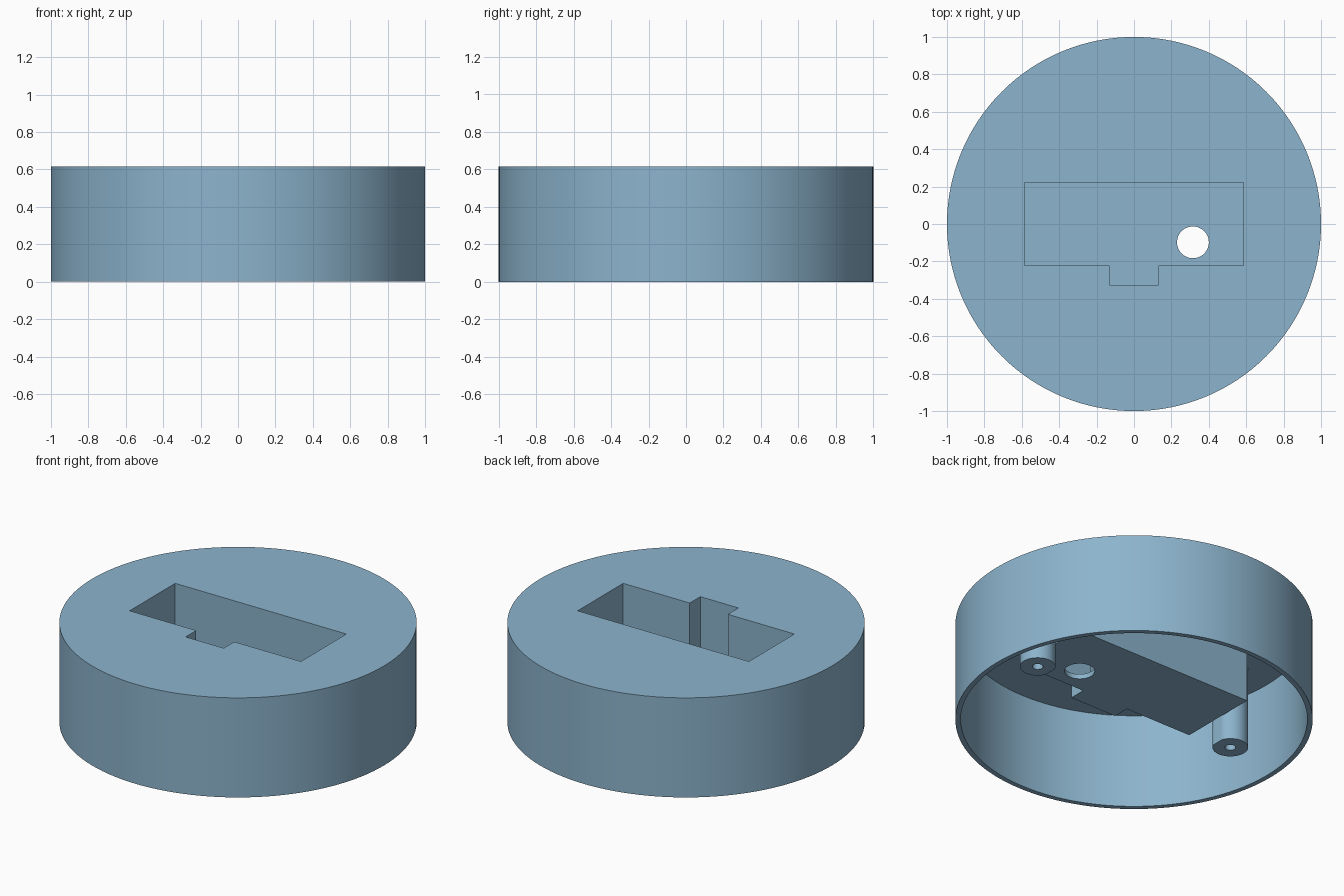
import bpy, bmesh, math

if "Cube" in bpy.data.objects:
    bpy.data.objects.remove(bpy.data.objects["Cube"])

H, WALL = 0.615, 0.03          # overall height, wall thickness
FLOOR = 0.24                   # underside of the recessed tray

blue = bpy.data.materials.new("soft blue")
blue.diffuse_color = (0.263, 0.456, 0.610, 1)
blue.use_nodes = True
blue.node_tree.nodes["Principled BSDF"].inputs["Base Color"].default_value = blue.diffuse_color


def prism(name, outline, z0, z1):
    """Extrude a closed 2D outline from z0 to z1."""
    bm = bmesh.new()
    face = bm.faces.new([bm.verts.new((x, y, z0)) for x, y in outline])
    ext = bmesh.ops.extrude_face_region(bm, geom=[face])["geom"]
    for v in ext:
        if isinstance(v, bmesh.types.BMVert):
            v.co.z = z1
    bmesh.ops.recalc_face_normals(bm, faces=bm.faces)
    mesh = bpy.data.meshes.new(name)
    bm.to_mesh(mesh)
    bm.free()
    mesh.materials.append(blue)
    obj = bpy.data.objects.new(name, mesh)
    bpy.context.collection.objects.link(obj)
    return obj


def circle(cx, cy, r, n):
    return [(cx + r * math.cos(2 * math.pi * i / n),
             cy + r * math.sin(2 * math.pi * i / n)) for i in range(n)]


def tray_outline(o):
    """Rectangle with a notch on the front side, grown outward by o."""
    x, y, nx, ny = 0.585 + o, 0.222 + o, 0.13 + o, 0.325 + o
    return [(-x, y), (-x, -y), (-nx, -y), (-nx, -ny),
            (nx, -ny), (nx, -y), (x, -y), (x, y)]


def combine(target, tool, operation):
    tool.hide_render = True
    mod = target.modifiers.new(operation, 'BOOLEAN')
    mod.operation, mod.solver, mod.object = operation, 'EXACT', tool
    bpy.context.view_layer.objects.active = target
    bpy.ops.object.modifier_apply(modifier=mod.name)
    bpy.data.objects.remove(tool)


# Round cap: open below, closed on top
body = prism("round_housing", circle(0, 0, 1, 128), 0, H)
combine(body, prism("cavity", circle(0, 0, 1 - WALL, 128), -0.1, H - WALL), 'DIFFERENCE')

# Tray walls hanging below the top plate
combine(body, prism("tray", tray_outline(WALL), FLOOR, H - 0.01), 'UNION')

# Screw posts at both ends, flattened where they meet the tray
for s in (-1, 1):
    outline = [(s * max(x, 0.612), y) for x, y in circle(0.704, 0, 0.1, 48)]
    combine(body, prism("screw_post", outline, 0.082, H - 0.012), 'UNION')

# Recess from above, cable hole through its floor, screw holes from below
combine(body, prism("recess", tray_outline(0), FLOOR + WALL, H + 0.1), 'DIFFERENCE')
combine(body, prism("cable_hole", circle(0.315, -0.098, 0.085, 48), 0.1, 0.4), 'DIFFERENCE')
for s in (-1, 1):
    combine(body, prism("screw_hole", circle(s * 0.704, 0, 0.03, 32), 0, 0.56), 'DIFFERENCE')

# Smooth round walls, crisp edges
bpy.ops.object.select_all(action='DESELECT')
body.select_set(True)
bpy.context.view_layer.objects.active = body
bpy.ops.object.shade_smooth_by_angle(angle=math.radians(30))
